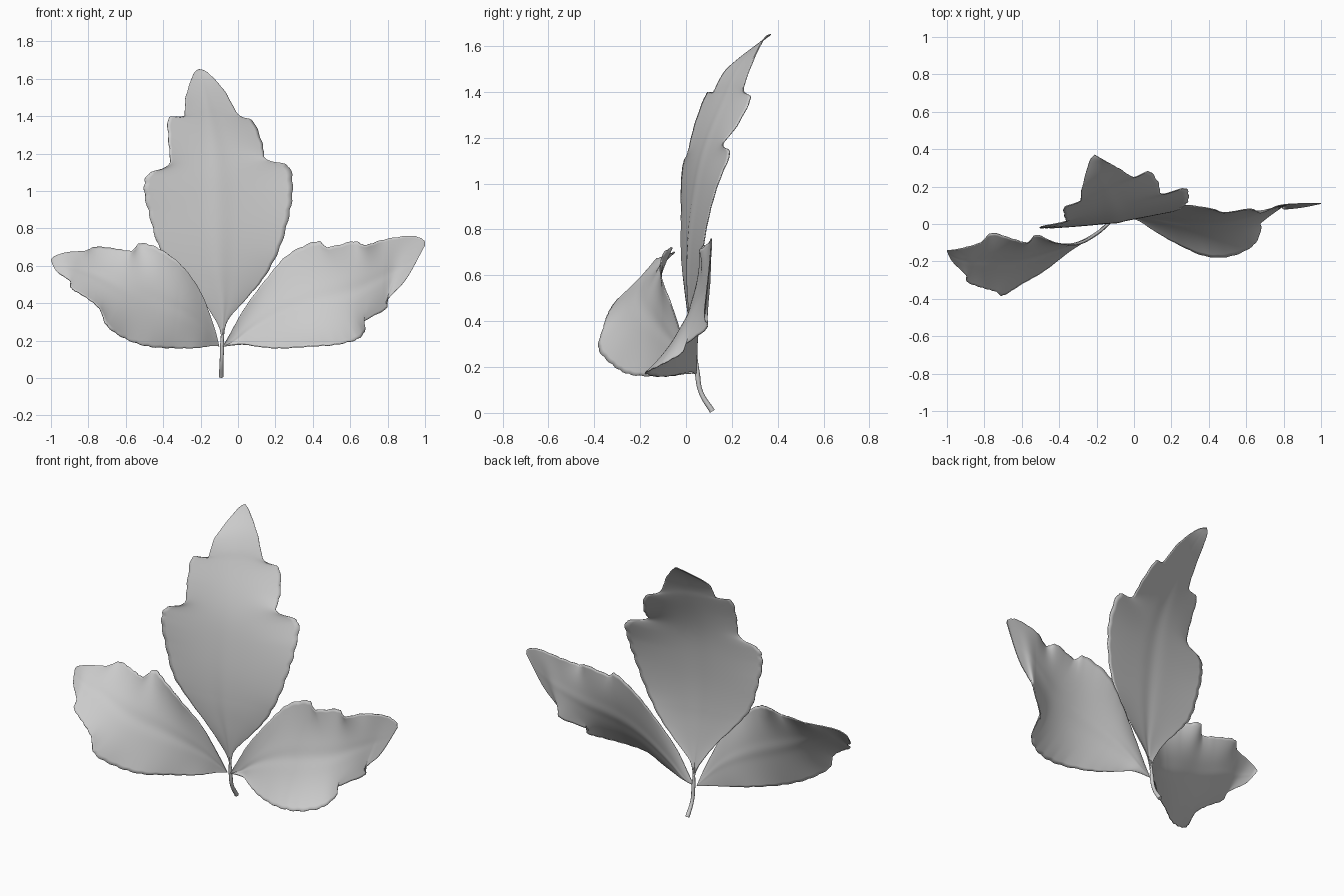
import bpy
import bmesh
import math
from mathutils import Vector

cube = bpy.data.objects.get("Cube")
if cube:
    bpy.data.objects.remove(cube, do_unlink=True)

# One plain grey for the whole plant
grey = bpy.data.materials.new("leaf_grey")
grey.use_nodes = True
grey.diffuse_color = (0.6, 0.6, 0.6, 1)
grey.node_tree.nodes["Principled BSDF"].inputs["Base Color"].default_value = grey.diffuse_color

ROWS, COLUMNS = 160, 32
THICKNESS = 0.005
SMOOTHING = 0.2


def spline(points, u):
    """Catmull-Rom position along control points given in hundredths of a unit."""
    position = u * (len(points) - 1)
    i = min(int(position), len(points) - 2)
    t = position - i
    a, b, c, d = (Vector(points[max(0, min(k, len(points) - 1))]) / 100
                  for k in (i - 1, i, i + 1, i + 2))
    return b + (c - a) * t / 2 + (a - b * 2.5 + c * 2 - d / 2) * t ** 2 \
        + ((b - c) * 1.5 + (d - a) / 2) * t ** 3


def smooth_spline(points, u):
    """Same edge with its lobes averaged away; the window closes at both ends."""
    window = SMOOTHING * math.sin(math.pi * u) * min(1, 4 * u, 4 * (1 - u))
    window = min(window, u, 1 - u)
    steps = range(-8, 9)
    weights = [math.cos(k / 9 * math.pi / 2) ** 2 for k in steps]
    total = sum((spline(points, u + window * k / 8) * w
                 for k, w in zip(steps, weights)), Vector())
    return total / sum(weights)


def leaf_row(first_edge, second_edge, bow, u):
    """One row of blade points from edge to edge; lobes only bend the margins."""
    swell = math.sin(math.pi * u) * (1 - u) * 1.5
    left, right = smooth_spline(first_edge, u), smooth_spline(second_edge, u)
    middle = (left + right) / 2 + Vector(bow) * swell
    # Fine scallops along both margins
    ripple = 1 + 0.02 * (abs(math.sin(u * math.pi * 24)) - 0.5)
    lobes = [middle + (spline(edge, u) - middle) * ripple - base
             for edge, base in ((first_edge, left), (second_edge, right))]
    row = []
    for column in range(COLUMNS + 1):
        s = 2 * column / COLUMNS - 1
        point = left * (s * (s - 1) / 2) + middle * (1 - s * s) + right * (s * (s + 1) / 2)
        point += lobes[s > 0] * abs(s) ** 3
        # Soft groove along the midrib
        point += Vector(bow).normalized() * 0.006 * swell * math.exp(-(s / 0.15) ** 2)
        row.append(point)
    return row


def make_leaflet(name, first_edge, second_edge, bow):
    bm = bmesh.new()
    grid = [[bm.verts.new(point) for point in leaf_row(first_edge, second_edge, bow, row / ROWS)]
            for row in range(ROWS + 1)]
    for lower, upper in zip(grid, grid[1:]):
        for k in range(COLUMNS):
            bm.faces.new((lower[k], lower[k + 1], upper[k + 1], upper[k]))
    bmesh.ops.remove_doubles(bm, verts=bm.verts, dist=0.0002)
    for face in bm.faces:
        face.smooth = True
    mesh = bpy.data.meshes.new(name)
    bm.to_mesh(mesh)
    bm.free()
    mesh.materials.append(grey)
    leaflet = bpy.data.objects.new(name, mesh)
    bpy.context.collection.objects.link(leaflet)
    solid = leaflet.modifiers.new("thickness", "SOLIDIFY")
    solid.thickness = THICKNESS
    solid.offset = 0


# Upright middle leaflet, tip leaning back
make_leaflet(
    "middle_leaflet",
    [(-9, 5, 17), (-10, 4, 27), (-20, 1, 43), (-33, -1, 58), (-42, -2, 70),
     (-47, -2, 86), (-50, -2, 100), (-48, -1, 109), (-37, 1, 114), (-37, 4, 126),
     (-37, 9, 139), (-29, 12, 140), (-28, 18, 150), (-24, 33, 162), (-21, 37, 165)],
    [(-8, 5, 17), (-6, 4, 30), (4, 5, 42), (14, 6, 54), (22, 7, 69),
     (27, 10, 86), (29, 14, 100), (27, 19, 113), (15, 16, 117), (13, 22, 125),
     (8, 28, 137), (0, 25, 141), (-7, 29, 153), (-16, 34, 163), (-21, 37, 165)],
    (0, -0.02, 0))

# Right leaflet, sweeping forward
make_leaflet(
    "right_leaflet",
    [(-10, 4, 17), (-13, 0, 28), (-20, -6, 46), (-30, -11, 60), (-42, -10, 69),
     (-52, -6, 72), (-57, -10, 68), (-65, -8, 69), (-76, -5, 70), (-82, -10, 68),
     (-92, -13, 67), (-98, -14, 65), (-100, -14, 63)],
    [(-10, 4, 17), (-15, 0, 17), (-23, -7, 16), (-35, -15, 16), (-48, -25, 17),
     (-60, -32, 21), (-70, -38, 28), (-74, -36, 37), (-81, -34, 43), (-89, -31, 48),
     (-90, -27, 52), (-97, -20, 57), (-100, -14, 63)],
    (0.01, 0.02, -0.01))

# Left leaflet, cupped with its lower margin pushed forward
make_leaflet(
    "left_leaflet",
    [(-8, 4, 17), (-4, 4, 24), (4, 5, 38), (16, 8, 54), (27, 10, 66),
     (42, 8, 73), (48, 6, 70), (62, 8, 73), (68, 6, 71), (78, 10, 74),
     (92, 11, 76), (99, 11, 74), (100, 11, 71)],
    [(-8, 4, 17), (2, 2, 18), (10, -3, 17), (22, -10, 16), (38, -17, 17),
     (52, -17, 18), (64, -11, 21), (68, -2, 26), (67, 0, 30), (79, 9, 37),
     (80, 8, 42), (90, 9, 53), (100, 11, 71)],
    (0, 0.04, -0.02))

# Curved stem tapering up into the midrib
stem_curve = bpy.data.curves.new("stem", "CURVE")
stem_curve.dimensions = "3D"
stem_curve.bevel_depth = 0.011
stem_curve.bevel_resolution = 4
stem_curve.use_fill_caps = True
path = stem_curve.splines.new("BEZIER")
stem_points = [(-9, 11.5, 0.7, 1.1), (-8.8, 6.5, 9, 0.9), (-8.5, 5, 17, 1), (-8.6, 4.2, 28, 0.3)]
path.bezier_points.add(len(stem_points) - 1)
for knot, (x, y, z, radius) in zip(path.bezier_points, stem_points):
    knot.co = Vector((x, y, z)) / 100
    knot.radius = radius
    knot.handle_left_type = knot.handle_right_type = "AUTO"
stem_curve.materials.append(grey)
stem = bpy.data.objects.new("stem", stem_curve)
bpy.context.collection.objects.link(stem)
